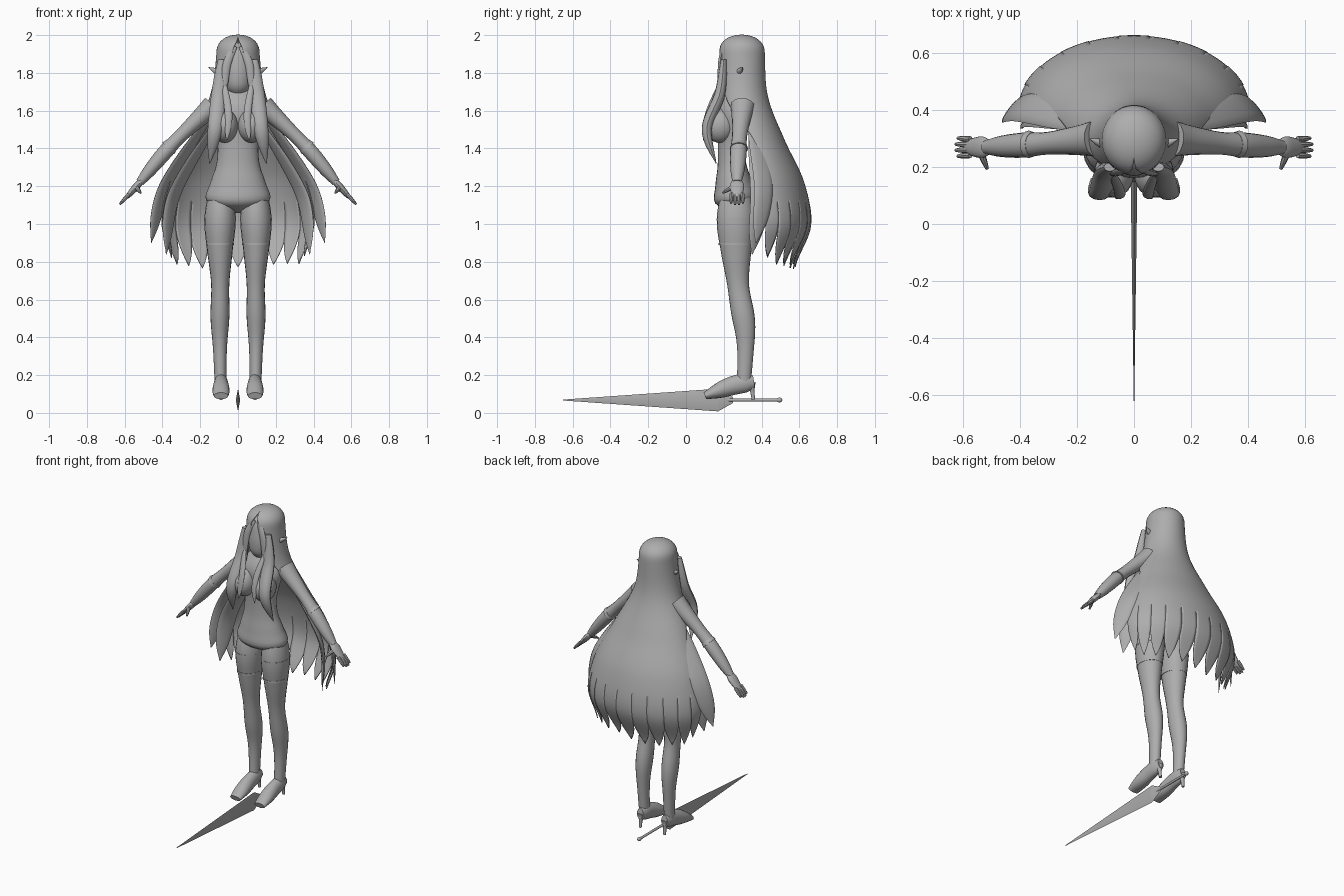
import bpy
import bmesh
import math
import random
from mathutils import Vector

random.seed(4)
if "Cube" in bpy.data.objects:
    bpy.data.objects.remove(bpy.data.objects["Cube"])

FORWARD_AXIS = Vector((0, 1, 0))
UP_AXIS = Vector((0, 0, 1))
COLOUR = (.42, .42, .42, 1)

grey = bpy.data.materials.new("plain grey")
grey.use_nodes = True
grey.diffuse_color = COLOUR
grey.node_tree.nodes["Principled BSDF"].inputs["Base Color"].default_value = COLOUR
parts = []


def finish(name, bm, closed=True):
    """Turn a bmesh into a named object of the single colour."""
    if closed:
        bmesh.ops.recalc_face_normals(bm, faces=bm.faces[:])
    mesh = bpy.data.meshes.new(name)
    bm.to_mesh(mesh)
    bm.free()
    mesh.materials.append(grey)
    obj = bpy.data.objects.new(name, mesh)
    bpy.context.scene.collection.objects.link(obj)
    parts.append(obj)
    return obj


def sample(values, t):
    """Read a Catmull-Rom curve through evenly spaced values, with t from 0 to 1."""
    last = len(values) - 1
    index = min(int(t * last), max(last - 1, 0))
    t = t * last - index
    before, start = values[max(index - 1, 0)], values[index]
    end, after = values[min(index + 1, last)], values[min(index + 2, last)]
    curve = before * 2 - start * 5 + end * 4 - after
    twist = (start - end) * 3 + after - before
    return start + (end - before + (curve + twist * t) * t) * (t / 2)


def loft(name, path, radii, flat=(1,), side=1, axis=FORWARD_AXIS, sides=16, rows=20):
    """Skin rings along a path; flat is the ratio of the radius along the axis to the radius across."""
    points = [Vector((side * x, y, z)) for x, y, z in path]
    centres = [sample(points, i / rows) for i in range(rows + 1)]
    bm = bmesh.new()
    rings = []
    for i, centre in enumerate(centres):
        tangent = (centres[min(i + 1, rows)] - centres[max(i - 1, 0)]).normalized()
        along = (axis - tangent * axis.dot(tangent)).normalized()
        across = along.cross(tangent)
        radius, ratio = sample(radii, i / rows), sample(flat, i / rows)
        ring = []
        for k in range(sides):
            angle = math.tau * k / sides
            offset = across * math.cos(angle) + along * ratio * math.sin(angle)
            ring.append(bm.verts.new(centre + offset * radius))
        rings.append(ring)
    for lower, upper in zip(rings, rings[1:]):
        for k in range(sides):
            following = (k + 1) % sides
            bm.faces.new((lower[k], lower[following], upper[following], upper[k]))
    bm.faces.new(rings[0])
    bm.faces.new(rings[-1])
    return finish(name, bm)


def lock(name, path, width, ratio, side, axis=FORWARD_AXIS):
    """Leaf-shaped lock of hair that ends in a point."""
    radii = [width * share for share in (.5, .9, 1, .8, .05)]
    return loft(name, path, radii, (ratio,), side, axis, sides=12)


def ellipsoid(name, centre, radii):
    bm = bmesh.new()
    bmesh.ops.create_uvsphere(bm, u_segments=24, v_segments=14, radius=1)
    bmesh.ops.scale(bm, vec=radii, verts=bm.verts)
    bmesh.ops.translate(bm, vec=centre, verts=bm.verts)
    return finish(name, bm)


# Torso with neck, and head
loft("torso", [(0, .27, 1.06), (0, .24, 1.41), (0, .28, 1.76)],
     [.03, .166, .148, .115, .108, .124, .14, .09, .036], (.66,), sides=28, rows=32)
loft("head", [(0, .235, 1.67), (0, .28, 1.95)], [.01, .06, .08, .085, .08, .05], (1.05,), sides=24)
ellipsoid("nose", (0, .19, 1.76), (.008, .015, .015))

for side, label in ((1, "left_"), (-1, "right_")):
    ellipsoid(label + "eye", (side * .035, .195, 1.8), (.016, .008, .012))
    loft(label + "ear", [(.08, .27, 1.79), (.157, .3, 1.83)], [.02, .015, .001], side=side)
    ellipsoid(label + "bust", (side * .07, .178, 1.52), (.07, .085, .09))

    # Legs, thigh bands and heeled boots
    loft(label + "leg",
         [(.09, .265, 1.2), (.096, .263, .94), (.094, .276, .68), (.096, .314, .42), (.093, .307, .16)],
         [.055, .083, .067, .048, .05, .036, .031], (1.2,), side, sides=20, rows=36)
    for height, radius in ((1.03, .084), (.9, .074)):
        loft(label + "thigh_band", [(.096, .262, height), (.096, .262, height - .012)],
             [radius], (1.2,), side, rows=1)
    loft(label + "boot", [(.09, .36, .165), (.09, .25, .145), (.09, .1, .09)],
         [.022, .035, .04, .046, .038], (1.5, 1.25, .5), side, UP_AXIS)
    loft(label + "heel", [(.09, .345, .16), (.09, .357, .07)], [.024, .012, .009], side=side)

    # Arms and cuffs
    loft(label + "arm", [(.135, .3, 1.625), (.35, .28, 1.42), (.52, .27, 1.22)],
         [.058, .046, .036, .04, .034, .022], (1.1,), side)
    loft(label + "cuff", [(.355, .28, 1.415), (.37, .28, 1.4)], [.039, .044], (1.1,), side, rows=1)

    # Hands
    loft(label + "palm", [(.51, .27, 1.23), (.59, .27, 1.14)], [.013, .019, .016, .01], (2,), side)
    for finger in range(4):
        offset = finger - 1.5
        reach = .05 - .007 * abs(offset)
        loft(label + "finger", [(.575, .27 + .019 * offset, 1.16),
                                (.58 + reach, .27 + .021 * offset, 1.15 - reach)],
             [.01, .01, .006], side=side, sides=8)
    loft(label + "thumb", [(.54, .255, 1.2), (.516, .194, 1.165)], [.013, .011, .006],
         side=side, axis=UP_AXIS, sides=8)

    # Hair hanging in front of the face, shoulders and chest
    lock(label + "fringe", [(.015, .195, 1.94), (.06, .18, 1.84), (.075, .175, 1.66)], .022, .5, side)
    lock(label + "front_lock", [(.085, .2, 1.87), (.1, .18, 1.69), (.122, .11, 1.5), (.15, .16, 1.32)],
         .042, .7, side)
    lock(label + "chest_wisp", [(.075, .18, 1.75), (.05, .11, 1.58), (.06, .09, 1.44)], .02, .5, side)

    # Locks flying out to the side
    curl = Vector((-.7 * side, 1, 0))
    lock(label + "outer_lock", [(.16, .35, 1.55), (.385, .41, 1.2), (.46, .37, .9)], .013, 4.5, side, curl)
    lock(label + "inner_lock", [(.14, .36, 1.5), (.34, .39, 1.15), (.38, .35, .84)], .013, 4.5, side, curl)

# Profile of the long hair: a rounded crown, then a widening fall
crown, tip_height, split = 1.9, .76, 1.12
widths = [.112, .148, .255, .365, .405, .36]
depths = [.12, .132, .175, .245, .258, .185]
middles = [.295, .3, .345, .38, .4, .39]
wraps = [165, 132] + [85] * 4
hair_rows = []
for i in range(1, 10):
    swell = math.sin(math.pi * i / 20)
    height = crown + .1 * math.cos(math.pi * i / 20) ** .8
    hair_rows.append((height, widths[0] * swell, depths[0] * swell, middles[0],
                      180 - (180 - wraps[0]) * swell ** 6))
for i in range(41):
    t = i / 40
    hair_rows.append((crown + (tip_height - crown) * t, sample(widths, t), sample(depths, t),
                      sample(middles, t), sample(wraps, t)))

# Back hair: the profile swept around the head, parting into tapering strands
strands, columns = 11, 6
bm = bmesh.new()
for strand in range(strands):
    heading = (2 * strand + 1) / strands - 1
    tip = tip_height + .08 * heading ** 4 + random.uniform(0, .03)
    previous = None
    for z, width, depth, middle, wrap in hair_rows:
        if z < split:
            z = tip + (z - tip_height) * (split - tip) / (split - tip_height)
        taper = max(split - .06 - z, 0) / (split - .06 - tip)
        loose = min(max((split - z) * 4, 0), 1)
        half = (1 + .12 * loose) * max(1 - taper ** 3.5, .02) / strands
        lift = 1 + .015 * loose * (strand % 2)
        line = []
        for c in range(columns + 1):
            around = heading + half * (2 * c / columns - 1)
            angle = math.radians(wrap) * max(-1, min(1, around))
            line.append(bm.verts.new((lift * width * math.sin(angle),
                                      middle + lift * depth * math.cos(angle), z)))
        if previous:
            for c in range(columns):
                bm.faces.new((previous[c], line[c], line[c + 1], previous[c + 1]))
        else:
            peak = bm.verts.new((0, middles[0], crown + .1))
            for c in range(columns):
                bm.faces.new((peak, line[c], line[c + 1]))
        previous = line
bmesh.ops.reverse_faces(bm, faces=bm.faces[:])
bmesh.ops.remove_doubles(bm, verts=bm.verts[:], dist=.0003)
hair = finish("back_hair", bm, closed=False)
thickness = hair.modifiers.new("thickness", "SOLIDIFY")
thickness.thickness = .005
thickness.offset = 0

# Sword lying between the feet
loft("sword_blade", [(0, -.65, .068), (0, .17, .068)], [.0005, .012], (5,), axis=UP_AXIS, sides=4)
loft("sword_guard", [(0, .17, .068), (0, .25, .068)], [.012, .003], (5,), axis=UP_AXIS, sides=4)
loft("sword_grip", [(0, .22, .068), (0, .49, .068)], [.008], axis=UP_AXIS, sides=10)
ellipsoid("sword_pommel", (0, .495, .068), (.012, .015, .013))

# Smooth shading with crisp edges
bpy.ops.object.select_all(action="DESELECT")
for obj in parts:
    obj.select_set(True)
bpy.context.view_layer.objects.active = parts[0]
bpy.ops.object.shade_smooth_by_angle(angle=math.radians(40))
